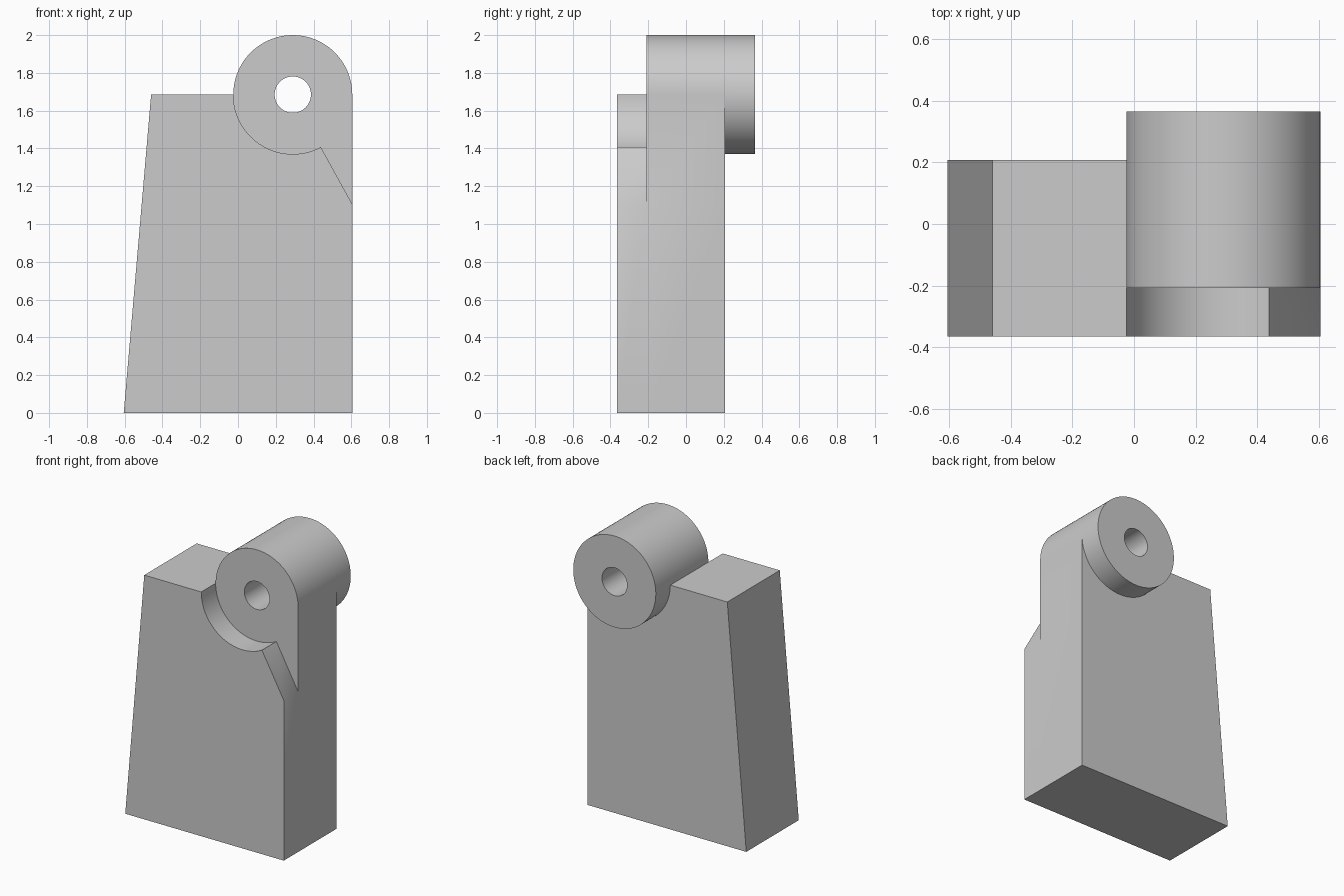
import bpy, bmesh, math

cube = bpy.data.objects.get("Cube")
if cube:
    bpy.data.objects.remove(cube, do_unlink=True)

# Key sizes
N = 128
CX, CZ, R, HOLE_R = 0.29, 1.685, 0.315, 0.096
RIGHT = CX + R
Y_FRONT, Y_POCKET, Y_BACK, Y_END = -0.365, -0.208, 0.207, 0.365
NOTCH = -22  # arc step where the pocket leaves the circle


def arc(start, stop, radius=R):
    """Points on the barrel circle from step start to step stop."""
    step = 1 if stop >= start else -1
    return [(CX + radius * math.cos(math.tau * i / N),
             CZ + radius * math.sin(math.tau * i / N))
            for i in range(start, stop + step, step)]


bm = bmesh.new()


def cap(points, y):
    bm.faces.new([bm.verts.new((x, y, z)) for x, z in points])


def wall(points, y0, y1):
    for (xa, za), (xb, zb) in zip(points, points[1:]):
        bm.faces.new([bm.verts.new(p) for p in
                      ((xa, y0, za), (xb, y0, zb), (xb, y1, zb), (xa, y1, za))])


def ring(y):
    outer, inner = arc(0, N), arc(0, N, HOLE_R)
    for i in range(N):
        cap([outer[i], outer[i + 1], inner[i + 1], inner[i]], y)


foot = [(-0.605, 0), (RIGHT, 0), (RIGHT, 1.105)]
shoulder = [(-0.46, CZ)]

# Front layer with the round pocket
front = foot + arc(NOTCH, -N // 2) + shoulder
cap(front, Y_FRONT)
wall(front + front[:1], Y_FRONT, Y_POCKET)

# Pocket floor
ring(Y_POCKET)
cap([(RIGHT, 1.105)] + arc(0, NOTCH), Y_POCKET)

# Back layer rounded over the barrel
middle = foot + arc(0, N // 2) + shoulder
wall(middle + middle[:1], Y_POCKET, Y_BACK)
cap(foot + arc(0, -N // 2) + shoulder, Y_BACK)

# Barrel end and through hole
wall(arc(0, N), Y_BACK, Y_END)
ring(Y_END)
wall(arc(0, N, HOLE_R), Y_POCKET, Y_END)

bmesh.ops.remove_doubles(bm, verts=bm.verts, dist=0.0001)
bmesh.ops.recalc_face_normals(bm, faces=bm.faces)
mesh = bpy.data.meshes.new("hinge_bracket")
bm.to_mesh(mesh)
bm.free()

bracket = bpy.data.objects.new("hinge_bracket", mesh)
bpy.context.collection.objects.link(bracket)

# Plain grey
grey = bpy.data.materials.new("light_grey")
grey.use_nodes = True
colour = (0.6, 0.6, 0.6, 1)
grey.diffuse_color = colour
grey.node_tree.nodes["Principled BSDF"].inputs["Base Color"].default_value = colour
mesh.materials.append(grey)

bpy.context.view_layer.objects.active = bracket
bracket.select_set(True)
bpy.ops.object.shade_smooth_by_angle(angle=math.radians(30))
